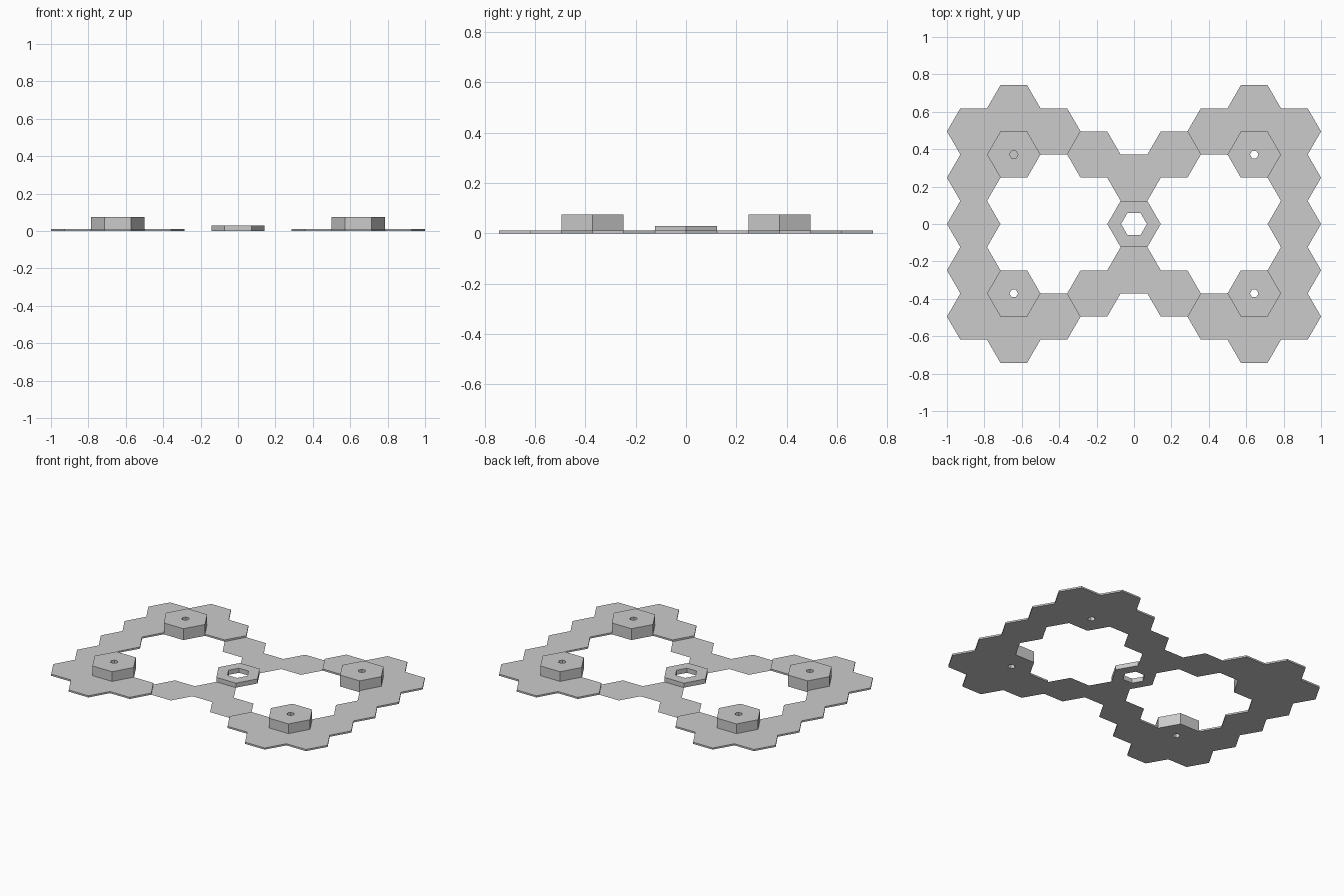
import bpy, bmesh, math

cube = bpy.data.objects.get("Cube")
if cube:
    bpy.data.objects.remove(cube, do_unlink=True)

R = 1 / 7                  # hexagon tile radius
H = R * math.sqrt(3)       # hexagon tile height across flats
PLATE, POST, RING = 0.011, 0.075, 0.03

grey = bpy.data.materials.new("plain grey")
grey.use_nodes = True
grey.diffuse_color = (0.6, 0.6, 0.6, 1)
grey.node_tree.nodes["Principled BSDF"].inputs["Base Color"].default_value = (0.6, 0.6, 0.6, 1)


def center(col, row):
    """Tile grid position: columns 1.5 R apart, rows one tile height apart."""
    return col * 1.5 * R, row * H


def hexagon(cx, cy, radius, z=0):
    return [(cx + radius * math.cos(k * math.pi / 3),
             cy + radius * math.sin(k * math.pi / 3), z) for k in range(6)]


def finish(name, bm):
    mesh = bpy.data.meshes.new(name)
    bm.to_mesh(mesh)
    bm.free()
    mesh.materials.append(grey)
    obj = bpy.data.objects.new(name, mesh)
    bpy.context.collection.objects.link(obj)
    return obj


def tile_sheet(name, cells, thickness=0):
    """Welded sheet of hexagon tiles, thickened upward if asked."""
    bm = bmesh.new()
    for cell in cells:
        bm.faces.new([bm.verts.new(p) for p in hexagon(*center(*cell), R)])
    bmesh.ops.remove_doubles(bm, verts=bm.verts, dist=0.001)
    obj = finish(name, bm)
    if thickness:
        mod = obj.modifiers.new("thickness", 'SOLIDIFY')
        mod.thickness = thickness
        mod.offset = 1


def hollow_hexagon(name, cell, height, hole, blind=False):
    """Hexagonal block with a hexagonal hole, optionally closed at the base."""
    bm = bmesh.new()
    cx, cy = center(*cell)
    loops = [[bm.verts.new(p) for p in hexagon(cx, cy, r, z)]
             for r, z in ((R, 0), (R, height), (hole, height), (hole, 0))]
    pairs = [(0, 1), (1, 2), (2, 3), (3, 0)]
    for a, b in pairs:
        for k in range(6):
            n = (k + 1) % 6
            bm.faces.new((loops[a][k], loops[a][n], loops[b][n], loops[b][k]))
    if blind:
        bm.faces.new(loops[3])
    else:
        bmesh.ops.recalc_face_normals(bm, faces=bm.faces)
    finish(name, bm)


# Side plates: each a curved run of tiles around its two posts
for side, sx in (("left", 1), ("right", -1)):
    cells = [(4 * sx, row) for row in range(-2, 3)]
    for sy in (1, -1):
        cells += [(3 * sx, 2.5 * sy), (2 * sx, 2 * sy)]
    tile_sheet(side + "_plate", cells, PLATE)

# Thin connecting sheets and the four posts
for end, sy in (("back", 1), ("front", -1)):
    tile_sheet(end + "_connector", [(-1, 1.5 * sy), (0, sy), (1, 1.5 * sy)])
    for side, sx in (("left", 1), ("right", -1)):
        hollow_hexagon(f"{end}_{side}_post", (3 * sx, 1.5 * sy), POST, 0.023,
                       blind=(end == "back" and side == "right"))

# Center ring
hollow_hexagon("center_ring", (0, 0), RING, 0.069)
